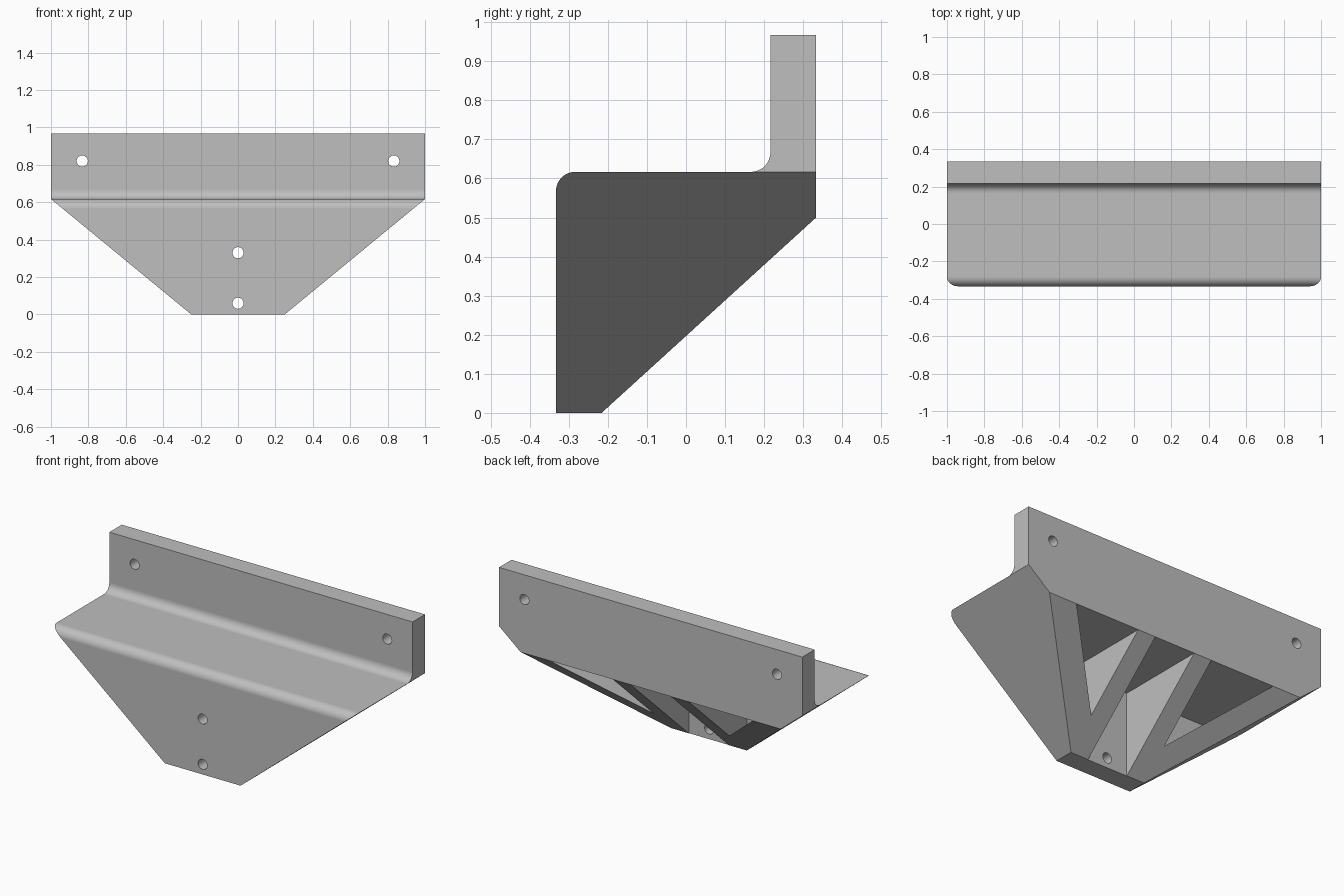
import bpy
import bmesh
from math import cos, sin, pi, radians

cube = bpy.data.objects.get("Cube")
if cube:
    bpy.data.objects.remove(cube, do_unlink=True)

# Main dimensions
BACK, FRONT = 0.333, -0.333
WALL = 0.117
SHELF, TOP = 0.617, 0.967
UNDER = SHELF - WALL
PLATE = FRONT + WALL
FOOT = 0.25
FILLET = 0.05

grey = bpy.data.materials.new("plain_grey")
grey.use_nodes = True
colour = (0.52, 0.52, 0.52, 1)
grey.diffuse_color = colour
grey.node_tree.nodes["Principled BSDF"].inputs["Base Color"].default_value = colour


def arc(cx, cy, r, start, end, steps):
    """Points on a circular arc, angles in degrees."""
    angles = [radians(start + (end - start) * i / steps) for i in range(steps + 1)]
    return [(cx + r * cos(a), cy + r * sin(a)) for a in angles]


def prism(name, outline, axis, lo, hi):
    """Extrude a 2D outline along x (outline is y,z) or y (outline is x,z)."""
    def place(p, d):
        return (d, p[0], p[1]) if axis == "x" else (p[0], d, p[1])
    bm = bmesh.new()
    a = [bm.verts.new(place(p, lo)) for p in outline]
    b = [bm.verts.new(place(p, hi)) for p in outline]
    bm.faces.new(a)
    bm.faces.new(b[::-1])
    for i in range(len(a)):
        j = (i + 1) % len(a)
        bm.faces.new((a[i], b[i], b[j], a[j]))
    bmesh.ops.recalc_face_normals(bm, faces=bm.faces)
    mesh = bpy.data.meshes.new(name)
    bm.to_mesh(mesh)
    bm.free()
    mesh.materials.append(grey)
    obj = bpy.data.objects.new(name, mesh)
    bpy.context.collection.objects.link(obj)
    return obj


def carve(target, tool, operation="DIFFERENCE"):
    """Apply a boolean and discard its tool."""
    tool.hide_render = True
    mod = target.modifiers.new("carve", "BOOLEAN")
    mod.object, mod.operation, mod.solver = tool, operation, "EXACT"
    bpy.context.view_layer.objects.active = target
    bpy.ops.object.modifier_apply(modifier=mod.name)
    bpy.data.objects.remove(tool, do_unlink=True)


# Side profile: front plate, rounded shelf, upright flange, sloping rear
flange = BACK - WALL
profile = [(FRONT, 0), (PLATE, 0), (BACK, UNDER), (BACK, TOP), (flange, TOP)]
profile += arc(flange - FILLET, SHELF + FILLET, FILLET, 0, -90, 12)
profile += arc(FRONT + FILLET, SHELF - FILLET, FILLET, 90, 180, 12)
bracket = prism("bracket", profile, "x", -1, 1)

# Tapering front outline
outline = [(-FOOT, -0.1), (FOOT, -0.1), (FOOT, 0), (1, SHELF), (1, 1.1),
           (-1, 1.1), (-1, SHELF), (-FOOT, 0)]
carve(bracket, prism("taper_cutter", outline, "y", -0.6, 0.6), "INTERSECT")

# Rear pockets, leaving two upright ribs and sloping side walls
floor = PLATE - 0.002
rib = FOOT - WALL
carve(bracket, prism("middle_pocket", [(-rib, -0.1), (rib, -0.1), (rib, UNDER), (-rib, UNDER)],
                     "y", floor, 0.6))
for side in (-1, 1):
    triangle = [(side * FOOT, 0.15), (side * 0.673, UNDER), (side * FOOT, UNDER)]
    carve(bracket, prism("side_pocket", triangle, "y", floor, 0.6))

# Screw holes
for x, z in ((-0.833, 0.82), (0.833, 0.82), (0, 0.33), (0, 0.06)):
    carve(bracket, prism("hole_cutter", arc(x, z, 0.03, 0, 345, 23), "y", -0.6, 0.6))

# Smooth only the fillets and hole walls, keep large faces flat
bpy.ops.object.select_all(action="DESELECT")
bracket.select_set(True)
bpy.context.view_layer.objects.active = bracket
bpy.ops.object.shade_smooth_by_angle(angle=radians(30))
for face in bracket.data.polygons:
    face.use_smooth = face.area < 0.03
